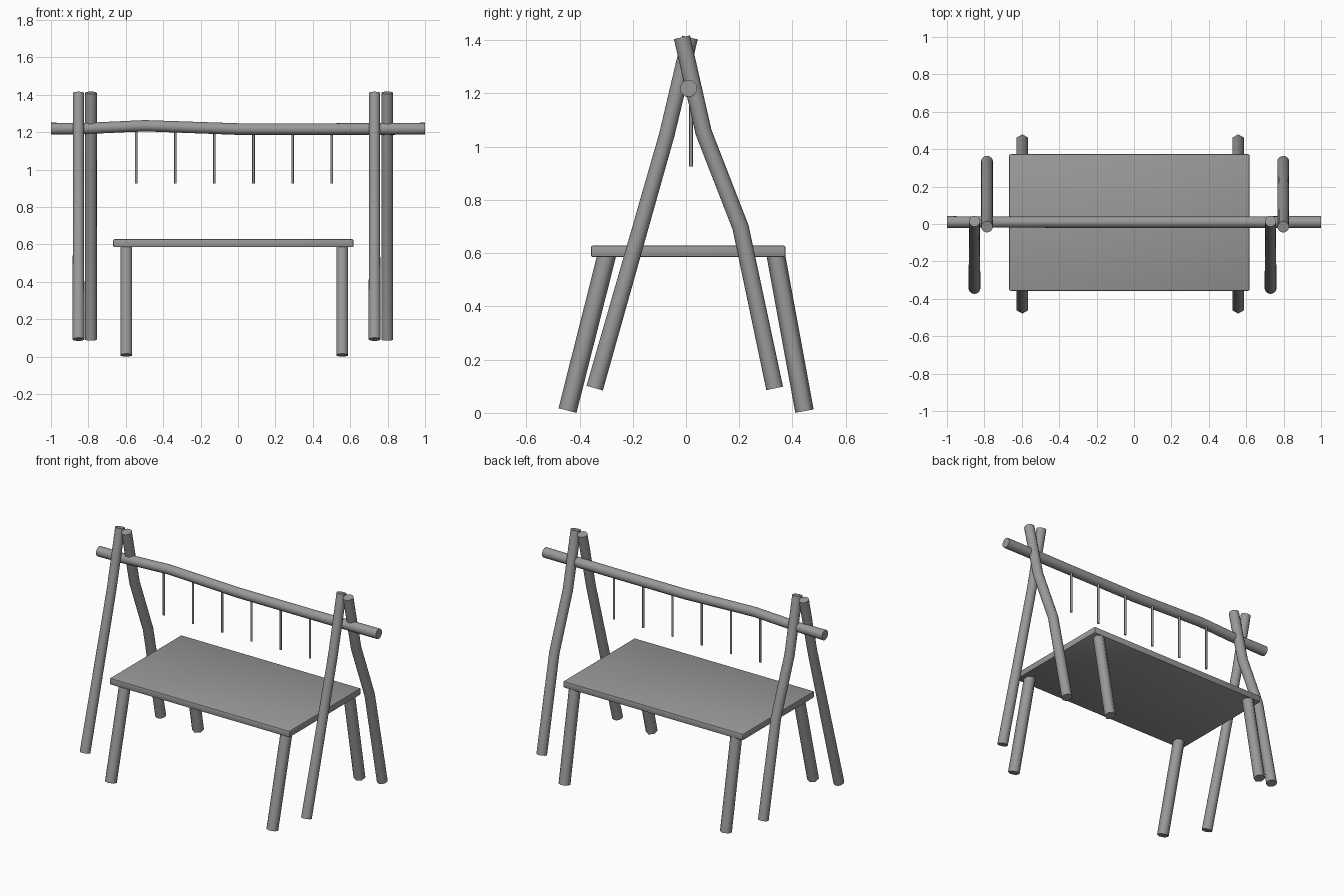
import bpy, bmesh, math
from mathutils import Vector

if "Cube" in bpy.data.objects:
    bpy.data.objects.remove(bpy.data.objects["Cube"])

# Dark grey for every part
dark = bpy.data.materials.new("dark_grey")
dark.diffuse_color = (0.32, 0.32, 0.32, 1)
dark.use_nodes = True
dark.node_tree.nodes["Principled BSDF"].inputs["Base Color"].default_value = dark.diffuse_color


def finish(bm, name, angle):
    bmesh.ops.recalc_face_normals(bm, faces=bm.faces[:])
    mesh = bpy.data.meshes.new(name)
    bm.to_mesh(mesh)
    bm.free()
    mesh.materials.append(dark)
    ob = bpy.data.objects.new(name, mesh)
    bpy.context.collection.objects.link(ob)
    bpy.ops.object.select_all(action='DESELECT')
    bpy.context.view_layer.objects.active = ob
    ob.select_set(True)
    bpy.ops.object.shade_smooth_by_angle(angle=math.radians(angle))
    return ob


def pole(name, path, side, sides=16):
    """Capped tube through (x, y, z, radius) points lying in a plane with normal 'side'."""
    bm = bmesh.new()
    pts = [Vector(p[:3]) for p in path]
    side = Vector(side)
    rings = []
    for i, p in enumerate(pts):
        a, b = pts[max(i - 1, 0)], pts[min(i + 1, len(pts) - 1)]
        normal = side.cross((b - a).normalized())
        ring = []
        for k in range(sides):
            t = 2 * math.pi * k / sides
            ring.append(bm.verts.new(p + path[i][3] * (math.cos(t) * normal + math.sin(t) * side)))
        rings.append(ring)
    for r0, r1 in zip(rings, rings[1:]):
        for k in range(sides):
            j = (k + 1) % sides
            bm.faces.new((r0[k], r0[j], r1[j], r1[k]))
    bm.faces.new(rings[0])
    bm.faces.new(rings[-1])
    return finish(bm, name, 65)


# Table top with a small edge bevel
bm = bmesh.new()
bmesh.ops.create_cube(bm, size=1)
for v in bm.verts:
    v.co = Vector((-0.025 + v.co.x * 1.284, 0.008 + v.co.y * 0.73, 0.607 + v.co.z * 0.042))
bmesh.ops.bevel(bm, geom=bm.edges[:], offset=0.006, segments=2, profile=0.5, affect='EDGES')
finish(bm, "table_top", 30)

# Splayed six-sided table legs
for label, x in (("left", -0.597), ("right", 0.557)):
    pole(f"table_leg_front_{label}",
         [(x, -0.445, 0.0087, 0.035), (x, -0.297, 0.595, 0.035)], (1, 0, 0), 6)
    pole(f"table_leg_back_{label}",
         [(x, 0.445, 0.0067, 0.035), (x, 0.337, 0.595, 0.035)], (1, 0, 0), 6)

# Crossed frame poles at each end: (y, z, radius)
FRONT = [(-0.343, 0.093, 0.032), (-0.171, 0.697, 0.030), (-0.072, 1.045, 0.029), (0.015, 1.410, 0.030)]
BACK = [(0.333, 0.092, 0.032), (0.205, 0.697, 0.031), (0.066, 1.054, 0.031), (-0.015, 1.411, 0.031)]
for label, xf, xb in (("left", -0.853, -0.786), ("right", 0.730, 0.798)):
    pole(f"frame_pole_front_{label}", [(xf, *p) for p in FRONT], (1, 0, 0))
    pole(f"frame_pole_back_{label}", [(xb, *p) for p in BACK], (1, 0, 0))

# Slightly crooked top beam
pole("top_beam", [(x, 0.010, z, r) for x, z, r in (
    (-1, 1.219, 0.032), (-0.82, 1.220, 0.030), (-0.5, 1.235, 0.030),
    (0, 1.217, 0.031), (0.5, 1.217, 0.031), (1, 1.219, 0.032))], (0, 1, 0))

# Hanging rods below the beam
for i in range(6):
    x = -0.544 + i * 0.209
    pole(f"hanging_rod_{i + 1}", [(x, 0.019, 0.925, 0.007), (x, 0.019, 1.21, 0.007)], (1, 0, 0), 8)
